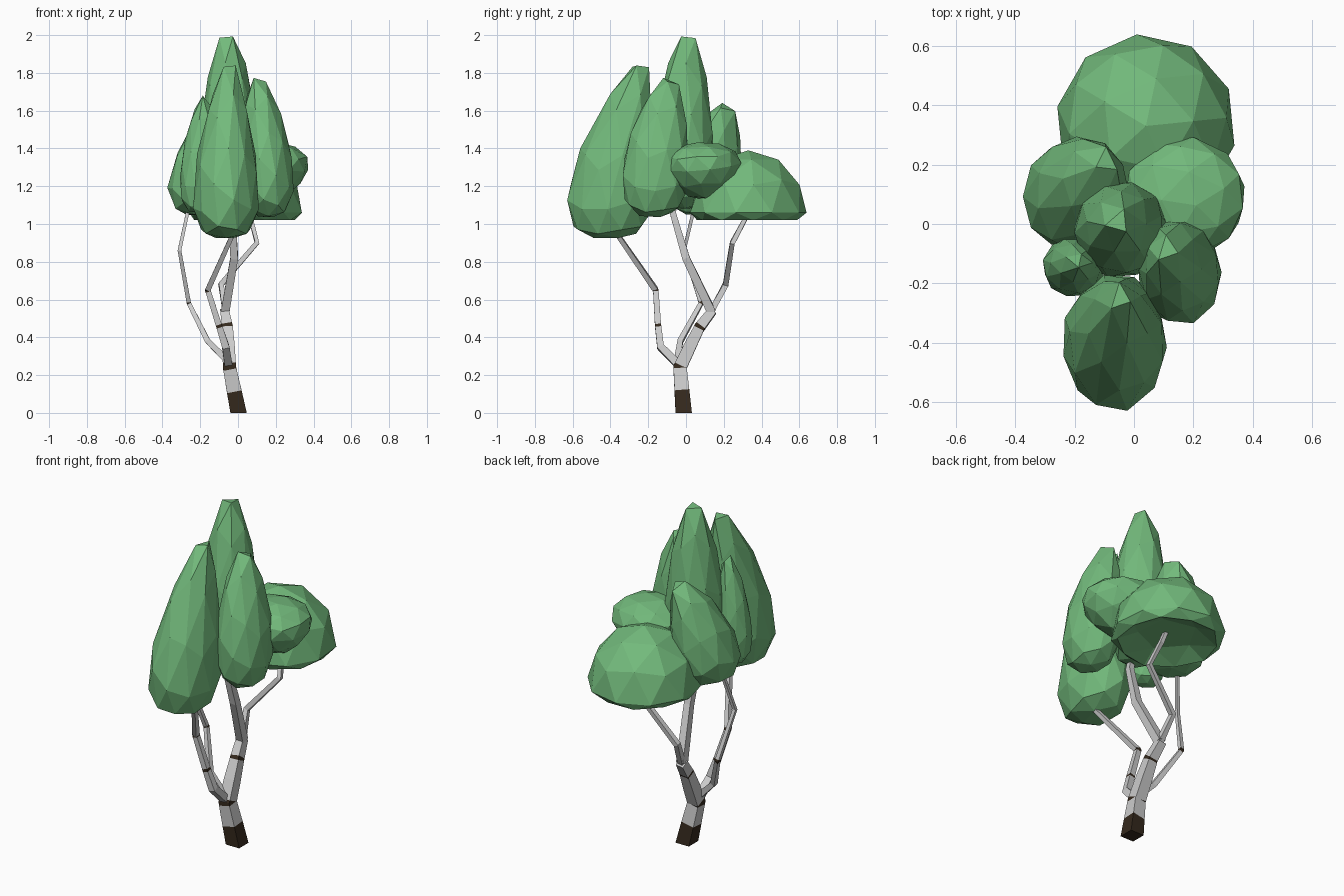
import bpy, bmesh
from math import sin, cos, tau
from mathutils import Vector, Euler

if "Cube" in bpy.data.objects:
    bpy.data.objects.remove(bpy.data.objects["Cube"])


def material(name, rgb):
    m = bpy.data.materials.new(name)
    m.diffuse_color = (*rgb, 1)
    m.use_nodes = True
    m.node_tree.nodes["Principled BSDF"].inputs["Base Color"].default_value = m.diffuse_color
    return m


LEAF = material("leaf_green", (0.17, 0.49, 0.2))
BARK = material("pale_bark", (0.75, 0.75, 0.75))
DARK = material("dark_bark", (0.035, 0.022, 0.012))


def finish(name, bm, mats):
    bmesh.ops.recalc_face_normals(bm, faces=bm.faces)
    me = bpy.data.meshes.new(name)
    bm.to_mesh(me)
    bm.free()
    for m in mats:
        me.materials.append(m)
    bpy.context.collection.objects.link(bpy.data.objects.new(name, me))


def ball(rot):
    bm = bmesh.new()
    bmesh.ops.create_icosphere(bm, subdivisions=2, radius=1,
                               matrix=Euler(rot).to_matrix().to_4x4())
    return bm


def crown(name, base, top, rx, ry, k=1.9, taper=0.25, rot=(0, 0, 0)):
    """Faceted teardrop leaning from base to top; k lowers the widest part."""
    bm = ball(rot)
    base, top = Vector(base), Vector(top)
    for v in bm.verts:
        h = max(0, (v.co.z + 1) / 2) ** k
        c = base.lerp(top, h * h)
        f = 1.03 * (1 - taper * max(0, h - 0.25))
        v.co = (c.x + v.co.x * rx * f, c.y + v.co.y * ry * f,
                base.z + (top.z - base.z) * h)
    finish(name, bm, [LEAF])


def branch(name, pts, bands=(), sides=4):
    """Square tube through (x, y, z, radius) points, dark between the band heights."""
    pts = [Vector(p) for p in pts]
    for z in [z for b in bands for z in b]:
        for i in range(len(pts) - 1):
            a, b = pts[i], pts[i + 1]
            if a.z < z < b.z:
                pts.insert(i + 1, a.lerp(b, (z - a.z) / (b.z - a.z)))
                break
    bm = bmesh.new()
    rings = []
    for i, p in enumerate(pts):
        d = (pts[min(i + 1, len(pts) - 1)] - pts[max(i - 1, 0)]).xyz.normalized()
        if i == 0 and p.z == 0:
            d = Vector((0, 0, 1))
        u = Vector((0, 1, 0)).cross(d).normalized()
        w = d.cross(u)
        ring = []
        for j in range(sides):
            a = tau * (j + 0.5) / sides
            ring.append(bm.verts.new(p.xyz + 1.36 * p.w * (u * cos(a) + w * sin(a))))
        rings.append(ring)
    for i in range(len(rings) - 1):
        mid = (pts[i].z + pts[i + 1].z) / 2
        for j in range(sides):
            n = (j + 1) % sides
            f = bm.faces.new((rings[i][j], rings[i][n], rings[i + 1][n], rings[i + 1][j]))
            f.material_index = int(any(a < mid < b for a, b in bands))
    bm.faces.new(rings[0]).material_index = int(bool(bands) and bands[0][0] <= 0)
    bm.faces.new(rings[-1])
    finish(name, bm, [BARK, DARK])


# Trunk and branches
branch("trunk", [(0.003, -0.012, 0, 0.045), (-0.045, -0.032, 0.24, 0.036),
                 (-0.05, 0.02, 0.35, 0.034), (-0.055, 0.07, 0.45, 0.029),
                 (-0.07, 0.14, 0.54, 0.024)],
       [(0, 0.115), (0.232, 0.25), (0.447, 0.46)])
branch("centre_branch", [(-0.068, 0.135, 0.535, 0.024), (-0.02, 0.0, 0.82, 0.021),
                         (-0.03, -0.07, 1.06, 0.017), (-0.04, -0.04, 1.2, 0.014)])
branch("back_branch", [(-0.065, 0.13, 0.53, 0.017), (-0.09, 0.21, 0.68, 0.015),
                       (0.1, 0.245, 0.9, 0.013), (0.07, 0.31, 1.02, 0.012),
                       (0.05, 0.35, 1.12, 0.01)])
branch("front_branch", [(-0.05, -0.035, 0.25, 0.022), (-0.065, -0.135, 0.35, 0.02),
                        (-0.10, -0.148, 0.46, 0.017), (-0.16, -0.16, 0.65, 0.015),
                        (-0.03, -0.36, 0.94, 0.012), (-0.02, -0.38, 1.02, 0.01)],
       [(0.453, 0.467), (0.641, 0.654)])
branch("left_branch", [(-0.06, -0.045, 0.28, 0.018), (-0.16, -0.03, 0.38, 0.015),
                       (-0.26, 0.08, 0.58, 0.012), (-0.31, -0.01, 0.86, 0.01),
                       (-0.265, 0.04, 1.07, 0.009), (-0.25, 0.05, 1.15, 0.008)],
       [(0.575, 0.588)])

# Leaf clumps
crown("centre_crown", (-0.045, -0.02, 1.08), (-0.055, 0.01, 2.03), 0.16, 0.165, 1.6, rot=(0.3, 0.1, 0.4))
crown("front_crown", (-0.065, -0.41, 0.925), (-0.045, -0.23, 1.88), 0.178, 0.23, 1.75, 0.5, rot=(0.3, 0.1, 0.9))
crown("right_crown", (0.16, -0.17, 1.035), (0.1, -0.09, 1.79), 0.142, 0.178, 1.5, rot=(0.3, 0.2, 1))
crown("small_left_crown", (-0.205, -0.145, 1.06), (-0.18, -0.13, 1.69), 0.105, 0.1, 1.7, rot=(0.2, 0.3, 2))
crown("left_crown", (-0.205, 0.085, 1.045), (-0.1, 0.21, 1.65), 0.173, 0.193, 1.6, rot=(0.3, 0.25, 0.7))
crown("flat_right_crown", (0.17, 0.09, 1.11), (0.17, 0.09, 1.435), 0.195, 0.19, 0.7, -0.12, rot=(0.2, 0.1, 0.5))

# Mushroom-like dome at the back, hollowed underneath
bm = ball((0, 0, 0.1))
for v in bm.verts:
    x, y, u = v.co
    if u > -0.1:
        z = 1.06 + 0.33 * max(u, 0)
    else:
        z = 1.02 if u > -0.7 else 1.07
    v.co = (0.04 + 0.305 * x, 0.33 + 0.31 * y, z)
finish("back_dome", bm, [LEAF])
